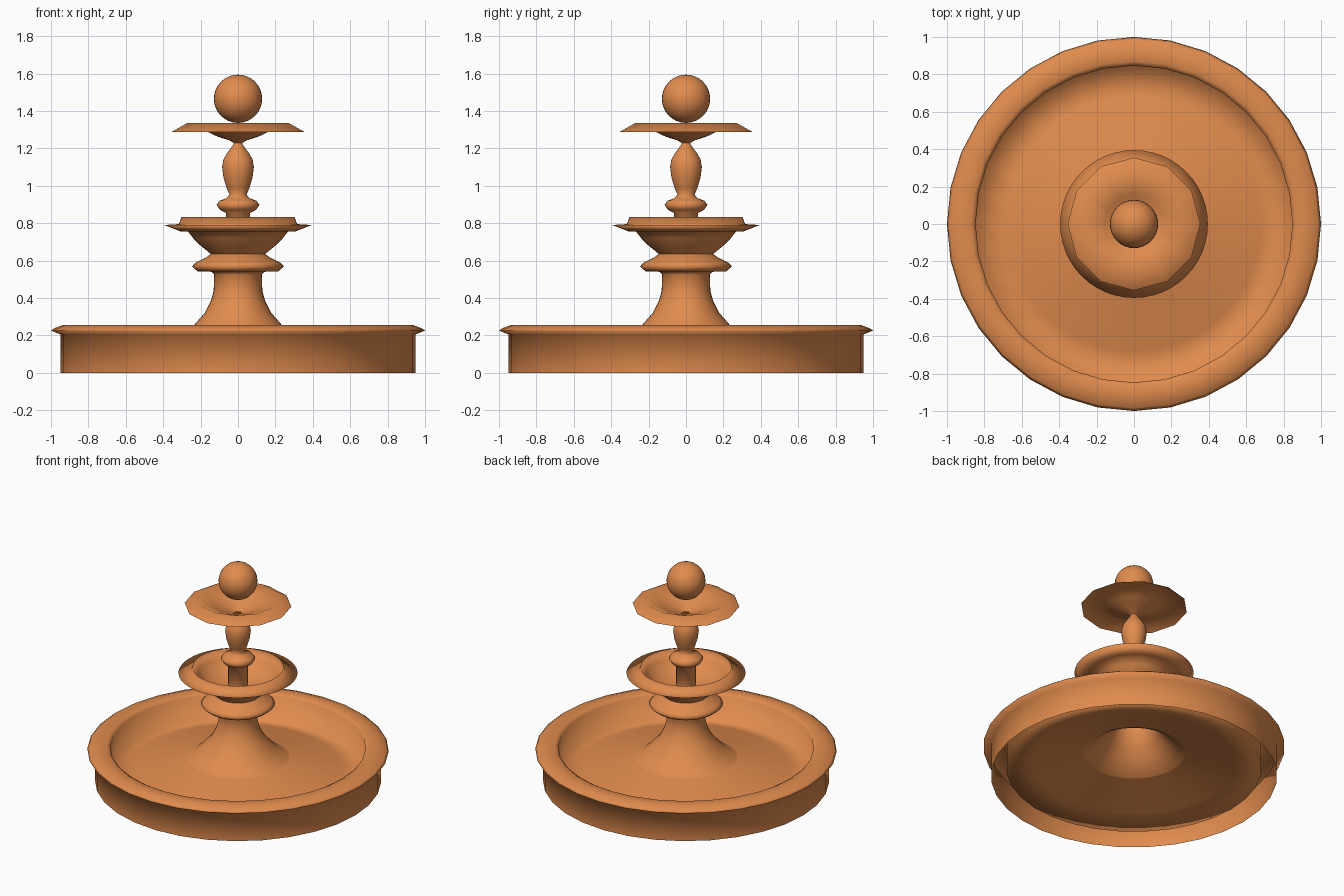
import bpy, bmesh, math

# Remove the default object
cube = bpy.data.objects.get("Cube")
if cube:
    bpy.data.objects.remove(cube, do_unlink=True)

# Single terracotta colour
COLOUR = (0.75, 0.26, 0.075, 1.0)
terracotta = bpy.data.materials.new("terracotta")
terracotta.use_nodes = True
terracotta.diffuse_color = COLOUR
terracotta.node_tree.nodes["Principled BSDF"].inputs["Base Color"].default_value = COLOUR


def finish(name, bm):
    """Turn a bmesh into a smooth shaded object."""
    for face in bm.faces:
        face.smooth = True
    mesh = bpy.data.meshes.new(name)
    bm.to_mesh(mesh)
    bm.free()
    mesh.materials.append(terracotta)
    obj = bpy.data.objects.new(name, mesh)
    bpy.context.collection.objects.link(obj)
    return obj


def lathe(name, profile, sides):
    """Revolve (radius, height) points, listed upward on the outside, about z."""
    bm = bmesh.new()
    rings = []
    for i in range(sides):
        a = math.tau * i / sides
        rings.append([bm.verts.new((r * math.cos(a), r * math.sin(a), z))
                      for r, z in profile])
    for i, ring in enumerate(rings):
        after = rings[(i + 1) % sides]
        for k in range(len(profile) - 1):
            bm.faces.new((ring[k], after[k], after[k + 1], ring[k + 1]))
    return finish(name, bm)


# Wide basin: open underneath, rounded rim, floor rising to the pedestal
lathe("basin", [(0.95, 0), (0.95, 0.205), (1.0, 0.225), (0.985, 0.237),
                (0.935, 0.256), (0.87, 0.256), (0.847, 0.243),
                (0.847, 0.06), (0.68, 0.098), (0.34, 0.175)], 32)

# Flared pedestal with a collar
lathe("pedestal", [(0.34, 0.175), (0.29, 0.2), (0.235, 0.255), (0.178, 0.32),
                   (0.145, 0.385), (0.13, 0.44), (0.128, 0.525),
                   (0.14, 0.54), (0.215, 0.542), (0.246, 0.568),
                   (0.225, 0.59), (0.17, 0.617), (0.145, 0.635)], 32)

# Middle bowl with a flange and raised lip
lathe("middle_bowl", [(0.145, 0.635), (0.2, 0.68), (0.24, 0.72), (0.267, 0.755),
                      (0.305, 0.755), (0.395, 0.79), (0.316, 0.795),
                      (0.302, 0.833), (0.27, 0.78), (0.22, 0.73),
                      (0.15, 0.69), (0.06, 0.68)], 48)

# Turned column with a ring and a swelling body
lathe("column", [(0.065, 0.68), (0.065, 0.855), (0.098, 0.872), (0.114, 0.898),
                 (0.098, 0.92), (0.06, 0.935), (0.046, 0.952), (0.06, 0.985),
                 (0.078, 1.045), (0.085, 1.1), (0.078, 1.14), (0.058, 1.175),
                 (0.025, 1.22), (0.022, 1.23)], 32)

# Thin top bowl
lathe("top_bowl", [(0.355, 1.288), (0.272, 1.335), (0.16, 1.287), (0.11, 1.263),
                   (0.045, 1.242), (0.022, 1.228)], 12)

# Ball finial
ball = bmesh.new()
bmesh.ops.create_uvsphere(ball, u_segments=32, v_segments=16, radius=0.129)
bmesh.ops.translate(ball, verts=ball.verts, vec=(0, 0, 1.465))
finish("ball_finial", ball)
